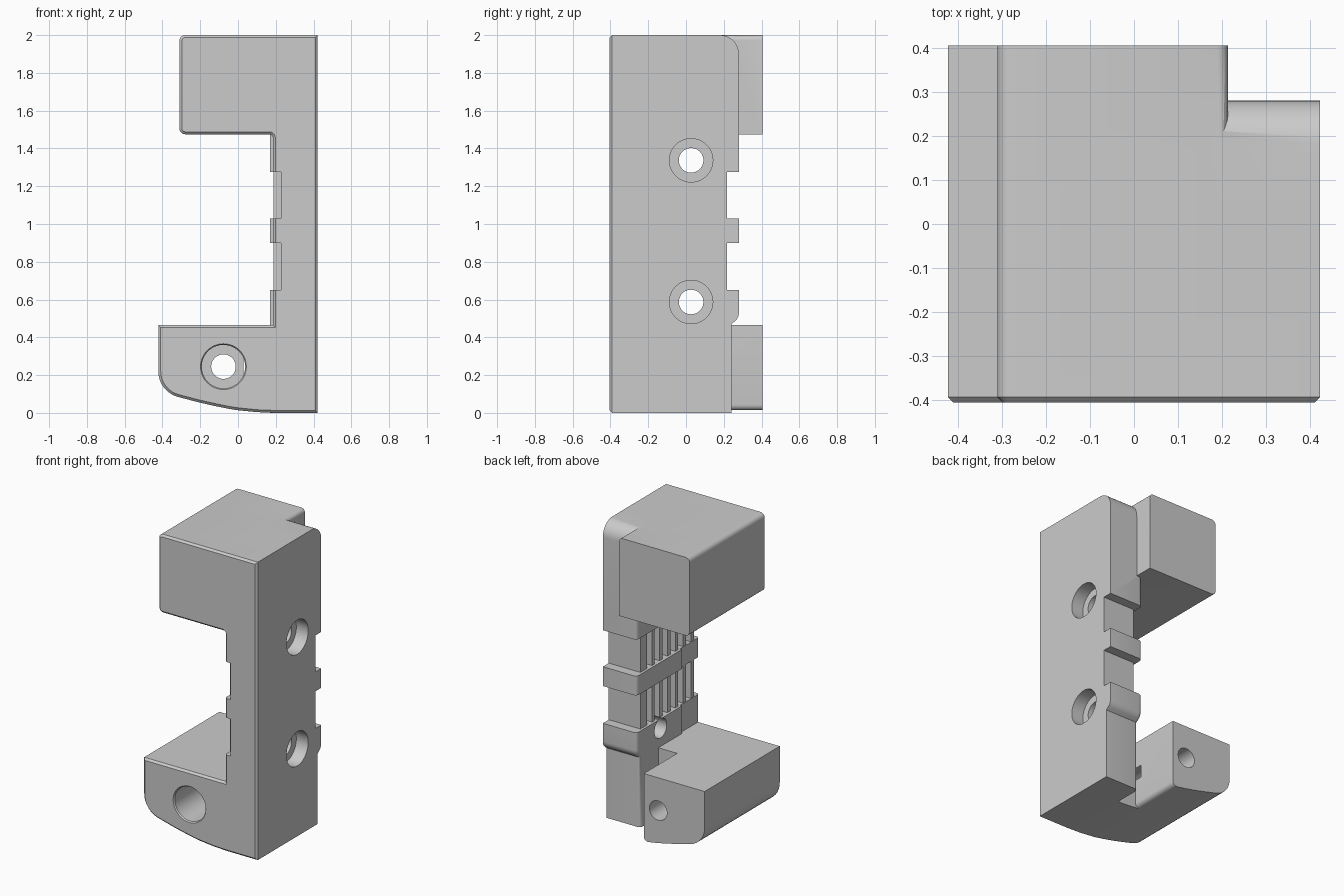
import bpy, bmesh, math
from mathutils import Vector

old = bpy.data.objects.get("Cube")
if old:
    bpy.data.objects.remove(old, do_unlink=True)

grey = bpy.data.materials.new("plain grey")
grey.use_nodes = True
GREY = (0.6, 0.6, 0.6, 1)
grey.diffuse_color = GREY
grey.node_tree.nodes["Principled BSDF"].inputs["Base Color"].default_value = GREY


def make(name, bm):
    bmesh.ops.recalc_face_normals(bm, faces=bm.faces)
    mesh = bpy.data.meshes.new(name)
    bm.to_mesh(mesh)
    bm.free()
    mesh.materials.append(grey)
    obj = bpy.data.objects.new(name, mesh)
    bpy.context.collection.objects.link(obj)
    return obj


def prism(name, pts, axis, lo, hi, bevel_rule=None, size=0.0, segments=1):
    """Extrude an outline (x,z along y, or y,z along x), then bevel chosen edges."""
    bm = bmesh.new()
    place = (lambda u, v, w: (u, w, v)) if axis == "y" else (lambda u, v, w: (w, u, v))
    face = bm.faces.new([bm.verts.new(place(u, v, lo)) for u, v in pts])
    new = bmesh.ops.extrude_face_region(bm, geom=[face])["geom"]
    move = Vector(place(0, 0, hi - lo))
    bmesh.ops.translate(bm, vec=move, verts=[g for g in new if isinstance(g, bmesh.types.BMVert)])
    if bevel_rule:
        edges = [e for e in bm.edges if all(bevel_rule(v.co) for v in e.verts)]
        bmesh.ops.bevel(bm, geom=edges, offset=size, segments=segments,
                        profile=0.5, affect="EDGES")
    return make(name, bm)


def box(name, x, y, z):
    return prism(name, [(x[0], z[0]), (x[1], z[0]), (x[1], z[1]), (x[0], z[1])], "y", *y)


def bore(name, axis, centre, lo, hi, r1, r2=None):
    """Round cutter along x or y from lo to hi; centre is the other two coordinates."""
    r2 = r1 if r2 is None else r2
    bm = bmesh.new()
    bmesh.ops.create_cone(bm, cap_ends=True, segments=48, radius1=r1, radius2=r2, depth=hi - lo)
    for v in bm.verts:
        a, b, w = v.co.x, v.co.y, v.co.z + (lo + hi) / 2
        u, t = centre[0] + a, centre[1] + b
        v.co = (u, w, t) if axis == "y" else (w, u, t)
    return make(name, bm)


def combine(body, tool, operation):
    mod = body.modifiers.new("join", "BOOLEAN")
    mod.operation, mod.solver, mod.object = operation, "EXACT", tool
    bpy.context.view_layer.objects.active = body
    bpy.ops.object.modifier_apply(modifier=mod.name)
    bpy.data.objects.remove(tool, do_unlink=True)


def arc(cx, cz, r, start, end, n=8):
    return [(cx + r * math.cos(math.radians(start + (end - start) * i / n)),
             cz + r * math.sin(math.radians(start + (end - start) * i / n))) for i in range(n + 1)]


# Shared outlines of the two jaws
def bezier(p, n=20):
    out = []
    for i in range(n + 1):
        t = i / n
        k = ((1 - t) ** 3, 3 * t * (1 - t) ** 2, 3 * t * t * (1 - t), t ** 3)
        out.append(tuple(sum(c * q[j] for c, q in zip(k, p)) for j in (0, 1)))
    return out


LEFT, RIGHT, INNER = -0.422, 0.422, 0.17
FRONT, BACK, SPINE_BACK = -0.405, 0.405, 0.28
belly = (arc(-0.282, 0.22, 0.14, 180, 256)
         + bezier([(-0.27, 0.072), (-0.17, 0.045), (-0.05, 0.02), (0.0, 0.014)], 8))
upper_left = arc(-0.28, 2 - 0.03, 0.03, 90, 180, 5) + arc(-0.28, 1.505, 0.03, 180, 270, 5)

# Front plate: C-shaped outline with a chamfered front rim
c_outline = (upper_left + arc(INNER - 0.005, 1.455, 0.02, 90, 0, 4)
             + [(INNER + 0.015, 0.465), (LEFT, 0.465)]
             + belly + [(0.1, 0.004), (0.2, 0), (RIGHT, 0), (RIGHT, 2)])
body = prism("clamp_body", c_outline, "y", FRONT, 0.05,
             lambda c: abs(c.y - FRONT) < 1e-5, 0.013)

# Rear spine: rounded top back corner, stepped in below
spine = ([(-0.2, 0), (0.24, 0), (0.24, 0.47)] + arc(0.22, 0.53, 0.06, -45, 0, 5)
         + arc(0.18, 1.9, 0.1, 0, 90, 10) + [(-0.2, 2)])
combine(body, prism("spine", spine, "x", INNER, RIGHT,
                    lambda c: c.x < INNER + 0.01 and c.y > 0.23 and c.z < 1.95, 0.025, 4), "UNION")

# Rear of the upper and lower jaws
combine(body, prism("upper_jaw", upper_left + [(0.213, 1.475)] + arc(0.188, 1.975, 0.025, 0, 90, 5),
                    "y", -0.1, BACK), "UNION")
combine(body, prism("lower_jaw", [(LEFT, 0.465)] + belly + arc(0.0, 0.044, 0.03, -90, 0, 5)
                    + [(0.03, 0.465)], "y", -0.1, BACK), "UNION")

# Two strap bands with a row of upright grooves on the inner side
for low, high in ((0.65, 0.9), (1.03, 1.275)):
    combine(body, box("band_inner", (-0.1, 0.187), (-0.6, 0.6), (low, high)), "DIFFERENCE")
    combine(body, box("band_back", (0.0, 0.6), (0.217, 0.6), (low, high)), "DIFFERENCE")
    combine(body, box("front_relief", (0.1, 0.228), (-0.6, -0.35), (low, high)), "DIFFERENCE")
    for i in range(6):
        y = -0.32 + i * 0.083
        combine(body, box("groove", (0.1, 0.228), (y, y + 0.053), (low, high)), "DIFFERENCE")

# Front bolt holes: wide bore with eased mouth, then a narrow hole through the back
for centre in ((-0.033, 1.82), (-0.077, 0.245)):
    combine(body, bore("wide_bore", "y", centre, FRONT - 0.05, 0.1, 0.115), "DIFFERENCE")
    combine(body, bore("mouth", "y", centre, FRONT - 0.005, FRONT + 0.015, 0.125, 0.11), "DIFFERENCE")
    combine(body, bore("bolt_hole", "y", centre, 0.05, BACK + 0.1, 0.065), "DIFFERENCE")

# Side screw holes with counterbores, and the blind socket
for z in (0.587, 1.337):
    combine(body, bore("screw_hole", "x", (0.027, z), 0.0, 0.6, 0.065), "DIFFERENCE")
    combine(body, bore("screw_seat", "x", (0.027, z), RIGHT - 0.088, 0.6, 0.115), "DIFFERENCE")
combine(body, bore("socket", "x", (-0.155, 1.777), RIGHT - 0.22, 0.6, 0.076), "DIFFERENCE")

# Smooth the rounded edges only
for o in bpy.context.selected_objects:
    o.select_set(False)
body.select_set(True)
bpy.context.view_layer.objects.active = body
bpy.ops.object.shade_smooth_by_angle(angle=math.radians(30))
